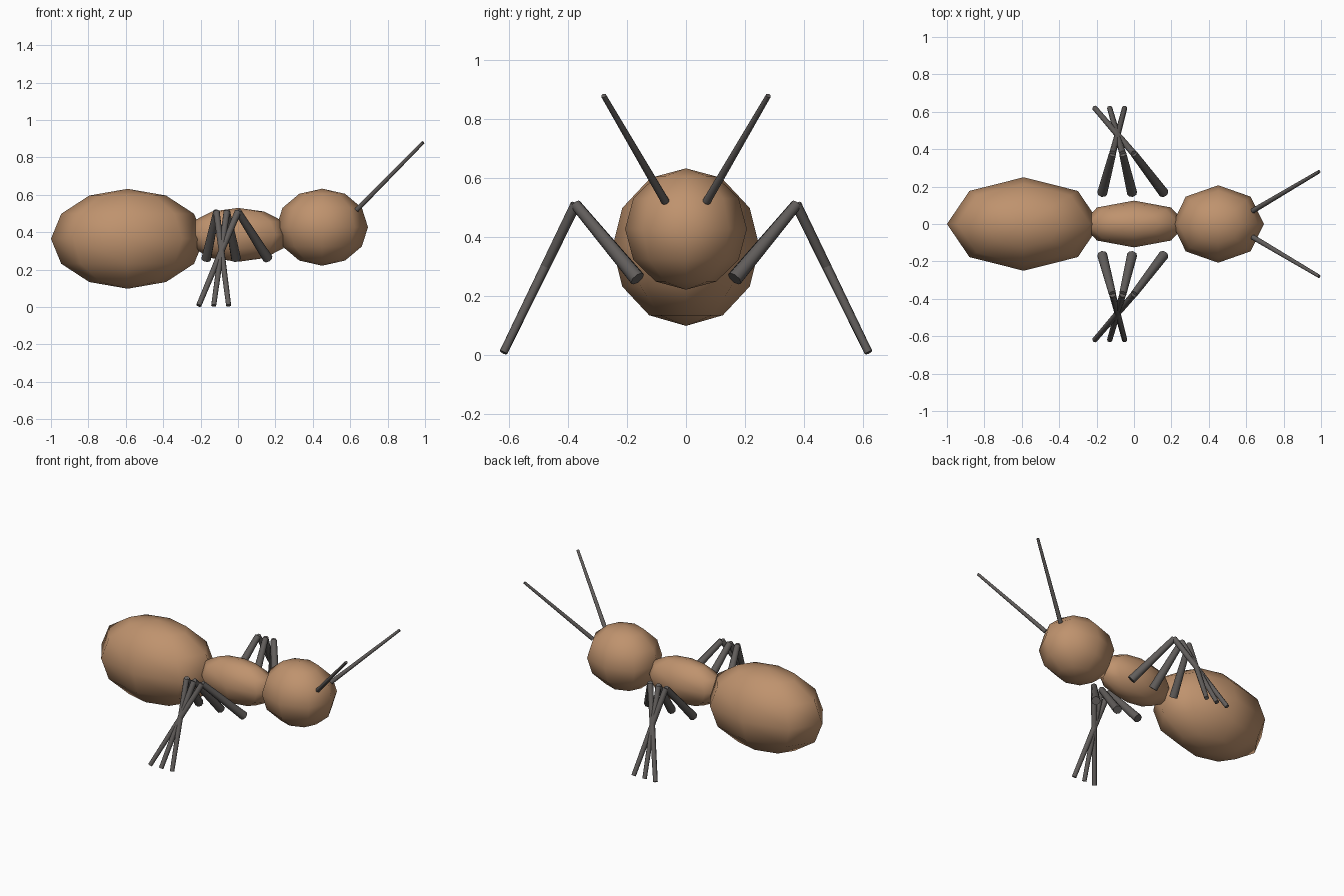
import bpy
from mathutils import Vector

if "Cube" in bpy.data.objects:
    bpy.data.objects.remove(bpy.data.objects["Cube"], do_unlink=True)


def make_material(name, rgb):
    mat = bpy.data.materials.new(name)
    mat.use_nodes = True
    mat.diffuse_color = (*rgb, 1)
    mat.node_tree.nodes["Principled BSDF"].inputs["Base Color"].default_value = (*rgb, 1)
    return mat


tan = make_material("warm tan", (0.52, 0.29, 0.155))
grey = make_material("dark grey", (0.12, 0.11, 0.105))


def finish(name, mat):
    obj = bpy.context.object
    obj.name = name
    obj.data.materials.append(mat)
    return obj


def body_part(name, centre, radii):
    """Low-poly ellipsoid with upright poles, smooth shaded."""
    bpy.ops.mesh.primitive_uv_sphere_add(segments=8, ring_count=6, radius=1, location=centre)
    obj = finish(name, tan)
    obj.scale = radii
    bpy.ops.object.transform_apply(location=False, rotation=False, scale=True)
    bpy.ops.object.shade_smooth()


def rod(name, start, end, r_start, r_end):
    """Tapered capped rod between two points."""
    a, b = Vector(start), Vector(end)
    bpy.ops.mesh.primitive_cone_add(vertices=8, radius1=r_start, radius2=r_end,
                                    depth=(b - a).length, location=(a + b) / 2)
    obj = finish(name, grey)
    obj.rotation_euler = (b - a).to_track_quat('Z', 'Y').to_euler()
    bpy.ops.object.shade_smooth_by_angle(angle=1.0)


# Body
body_part("abdomen", (-0.59, 0, 0.365), (0.41, 0.25, 0.267))
body_part("thorax", (0, 0, 0.386), (0.28, 0.125, 0.144))
body_part("head", (0.45, 0, 0.427), (0.245, 0.207, 0.206))

# Legs: x at the hip, knee and foot
legs = {
    "front": (0.16, 0.0, -0.21),
    "middle": (-0.01, -0.06, -0.13),
    "rear": (-0.17, -0.115, -0.05),
}
for side, s in (("left", 1), ("right", -1)):
    for place, (hip, knee, foot) in legs.items():
        joint = (knee, s * 0.375, 0.51)
        rod(f"{place}_{side}_upper_leg", (hip, s * 0.165, 0.258), joint, 0.027, 0.019)
        rod(f"{place}_{side}_lower_leg", joint, (foot, s * 0.62, 0.008), 0.018, 0.014)
    # Antennae
    rod(f"{side}_antenna", (0.635, s * 0.07, 0.52), (0.99, s * 0.28, 0.88), 0.014, 0.009)
